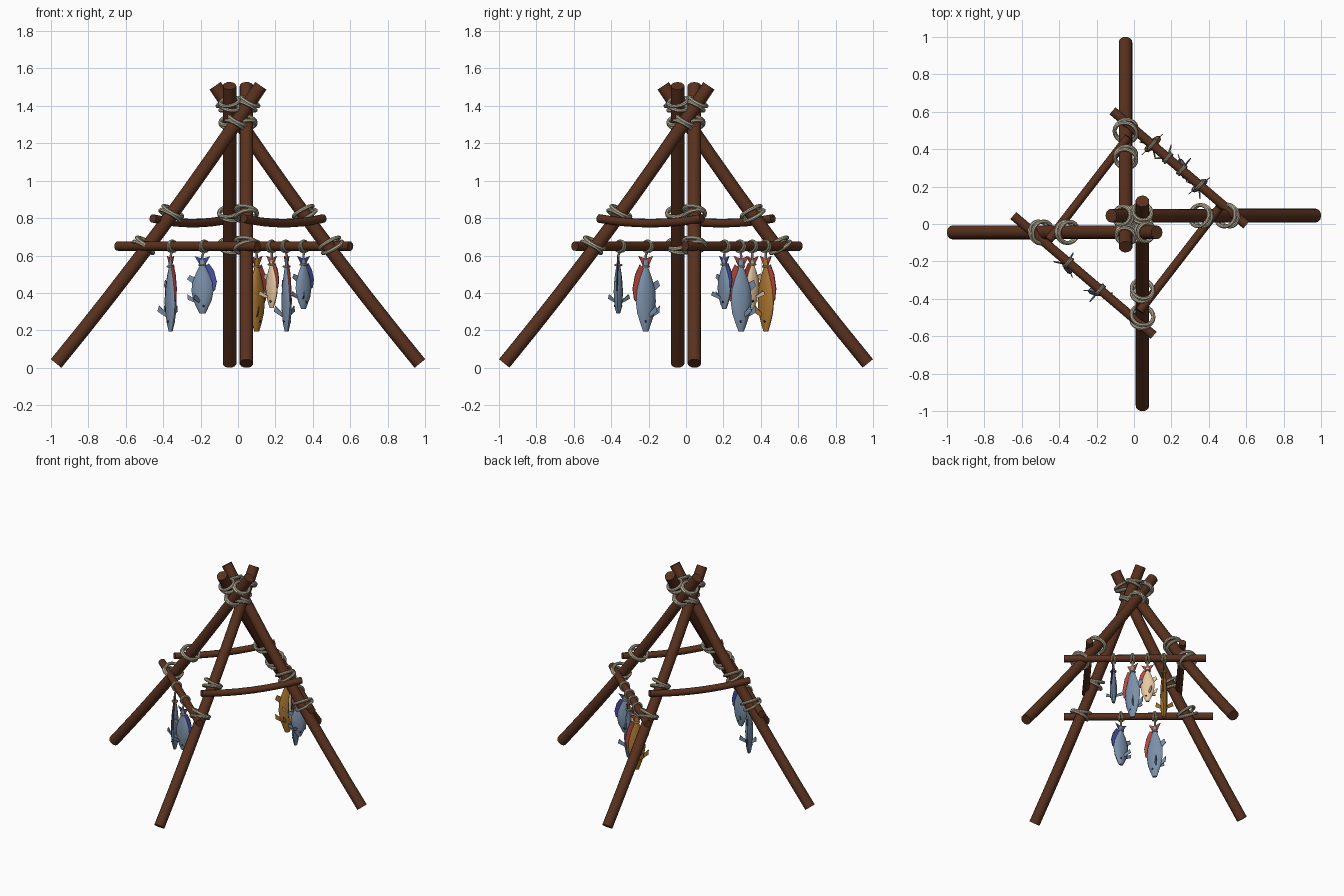
import bpy, bmesh, math
from mathutils import Vector, Matrix

if "Cube" in bpy.data.objects:
    bpy.data.objects.remove(bpy.data.objects["Cube"])


def mat(name, rgb):
    m = bpy.data.materials.new(name)
    m.diffuse_color = (*rgb, 1)
    m.use_nodes = True
    m.node_tree.nodes["Principled BSDF"].inputs["Base Color"].default_value = m.diffuse_color
    return m


WOOD = mat("wood", (0.10, 0.031, 0.013))
ROPE = mat("rope", (0.52, 0.46, 0.34))
BLUE = mat("blue_scales", (0.2, 0.28, 0.40))
GOLD = mat("gold_scales", (0.40, 0.18, 0.03))
CREAM = mat("cream_scales", (0.8, 0.58, 0.36))
RED = mat("red_fin", (0.48, 0.07, 0.05))
NAVY = mat("navy_fin", (0.06, 0.08, 0.34))
DARK = mat("eye_dark", (0.02, 0.02, 0.025))


def finish(name, bm, material, smooth=True):
    bmesh.ops.recalc_face_normals(bm, faces=bm.faces)
    me = bpy.data.meshes.new(name)
    bm.to_mesh(me)
    bm.free()
    ob = bpy.data.objects.new(name, me)
    bpy.context.collection.objects.link(ob)
    me.materials.append(material)
    if smooth:
        bpy.ops.object.select_all(action='DESELECT')
        ob.select_set(True)
        bpy.context.view_layer.objects.active = ob
        bpy.ops.object.shade_smooth_by_angle(angle=math.radians(40))
    return ob


def loft(bm, rings, closed=False):
    """Skin a list of equal-length point rings, capping open ends."""
    vs = [[bm.verts.new(p) for p in r] for r in rings]
    n = len(vs[0])
    pairs = list(zip(vs, vs[1:])) + ([(vs[-1], vs[0])] if closed else [])
    for a, b in pairs:
        for i in range(n):
            bm.faces.new((a[i], a[(i + 1) % n], b[(i + 1) % n], b[i]))
    if not closed:
        bm.faces.new(vs[0])
        bm.faces.new(vs[-1])


def tube(bm, pts, r, sides=12, closed=False):
    rings, n = [], len(pts)
    side = Vector((0.13, 0.31, 0.94)) if abs((pts[1] - pts[0]).normalized().z) < 0.6 else Vector((0.9, 0.4, 0))
    for i, p in enumerate(pts):
        if closed:
            d = pts[(i + 1) % n] - pts[i - 1]
            u = (p - sum(pts, Vector()) / n).normalized()
        else:
            d = pts[min(i + 1, n - 1)] - pts[max(i - 1, 0)]
            u = d.cross(side).normalized()
        v = d.normalized().cross(u)
        rings.append([p + r * (math.cos(a) * u + math.sin(a) * v)
                      for a in (2 * math.pi * k / sides for k in range(sides))])
    loft(bm, rings, closed)


def bezier(a, b, c, n=8):
    return [a * (1 - t) ** 2 + b * 2 * t * (1 - t) + c * t * t for t in (i / n for i in range(n + 1))]


def ring(bm, centre, axis, radius, wire, stretch=1.0):
    q = axis.to_track_quat('Z', 'Y')
    tube(bm, [centre + q @ Vector((radius * math.cos(a), radius * stretch * math.sin(a), 0))
              for a in (2 * math.pi * k / 20 for k in range(20))], wire, 8, True)


def lashing(name, centre, axis, radius=0.052):
    """Two crossing turns of rope."""
    bm = bmesh.new()
    axis = axis.normalized()
    side = axis.cross(Vector((0, 0, 1))).normalized()
    for s in (-1, 1):
        ring(bm, centre + axis * 0.014 * s, axis + side * 0.22 * s + Vector((0, 0, 0.25)), radius, 0.0105)
    finish(name, bm, ROPE)


# Four leaning poles, each a quarter turn from the last, lashed at bars and crown
path = bezier(Vector((0.972, 0.045, 0.023)), Vector((0.385, 0.045, 0.737)), Vector((-0.122, 0.045, 1.507)))
for k in range(4):
    rot = Matrix.Rotation(k * math.pi / 2, 3, 'Z')
    pts = [rot @ p for p in path]
    bm = bmesh.new()
    tube(bm, pts, 0.0365)
    finish(f"pole_{k + 1}", bm, WOOD)
    for j, (z, out, r) in enumerate(((0.655, 0.02, 0.06), (0.825, 0.005, 0.058), (1.31, 0, 0.05), (1.41, 0, 0.05))):
        for a, b in zip(pts, pts[1:]):
            if a.z <= z < b.z:
                c = a.lerp(b, (z - a.z) / (b.z - a.z)) + rot @ Vector((out, 0, 0))
                lashing(f"pole_{k + 1}_lashing_{j + 1}", c, b - a, r)

# Crossbars: two straight low ones and two sagging upper ones
bars = (("front_low_bar", (-0.645, 0.045, 0.65), (0.105, -0.595, 0.65), 0, 0.025),
        ("back_low_bar", (-0.115, 0.605, 0.65), (0.6, -0.005, 0.65), 0, 0.025),
        ("left_upper_bar", (-0.455, -0.085, 0.798), (-0.03, 0.465, 0.798), 0.05, 0.023),
        ("right_upper_bar", (0.03, -0.465, 0.798), (0.455, 0.085, 0.798), 0.05, 0.023))
for name, a, b, sag, r in bars:
    a, b = Vector(a), Vector(b)
    bm = bmesh.new()
    tube(bm, bezier(a, (a + b) / 2 - Vector((0, 0, sag)), b), r)
    finish(name, bm, WOOD)

# Fish profile: fraction from tail to nose, half depth, half thickness
PROFILE = ((0, .018, .007), (.1, .014, .010), (.25, .036, .017), (.42, .055, .022), (.58, .059, .024),
           (.75, .050, .023), (.9, .030, .018), (1, .016, .010))


def fins(name, shapes, place, material):
    bm = bmesh.new()
    for s in shapes:
        bm.faces.new([bm.verts.new(p) for p in s])
    ob = finish(name, bm, material, False)
    ob.matrix_world = place
    mod = ob.modifiers.new("thickness", 'SOLIDIFY')
    mod.thickness, mod.offset = 0.005, 0


def fish(name, x, y, bottom, back, body, fin, bar, w=1.0):
    """Fish hung by the tail; back is the heading of its dorsal fin in the xy plane."""
    top = 0.575
    L = top - bottom
    place = Matrix.Translation((x, y, 0)) @ Matrix.Rotation(math.atan2(back[1], back[0]), 4, 'Z')
    h = lambda t: top - t * L
    bm = bmesh.new()
    loft(bm, [[Vector((w * u * math.cos(a), w * v * math.sin(a), h(t)))
               for a in (2 * math.pi * k / 10 for k in range(10))] for t, u, v in PROFILE])
    finish(name + "_body", bm, body).matrix_world = place
    # tail fan and dorsal fin in the accent colour
    tail = [(-.012, 0, h(.1)), (-.042, 0, .597), (0, 0, .583), (.042, 0, .597), (.012, 0, h(.1))]
    dorsal = [(.012 * w, 0, h(.12)), (.035 * w, 0, h(.06)), (.062 * w, 0, h(.2)), (.077 * w, 0, h(.4)),
              (.068 * w, 0, h(.56)), (.045 * w, 0, h(.6)), (.04 * w, 0, h(.35))]
    fins(name + "_tail_and_dorsal_fin", (tail, dorsal), place, fin)
    # belly fin and a pair of side fins
    belly = [(-.035 * w, 0, h(.33)), (-.07 * w, 0, h(.28)), (-.082 * w, 0, h(.36)), (-.05 * w, 0, h(.44))]
    sides = [[(-.01, s * .018, h(.75)), (-.035, s * .052, h(.64)), (-.042, s * .058, h(.72)), (-.018, s * .018, h(.8))]
             for s in (-1, 1)]
    throat = [(-.045 * w, 0, h(.72)), (-.082 * w, 0, h(.64)), (-.078 * w, 0, h(.74)), (-.038 * w, 0, h(.8))]
    fins(name + "_lower_fins", [belly, throat] + sides, place, body)
    # eyes
    bm = bmesh.new()
    for s in (-1, 1):
        bmesh.ops.create_uvsphere(bm, u_segments=8, v_segments=5, radius=.006,
                                  matrix=Matrix.Translation((.008, s * .0175 * w, h(.86))))
    finish(name + "_eyes", bm, DARK).matrix_world = place
    # cord round the bar and down to the tail
    a, b = Vector(bar[1]), Vector(bar[2])
    d = (b - a).normalized()
    c = a + d * (Vector((x, y, 0.65)) - a).dot(d)
    bm = bmesh.new()
    for s in (-1, 1):
        ring(bm, c + d * .007 * s, d + Vector((0, 0, .15 * s)), 0.03, 0.006)
    tube(bm, [Vector((c.x, c.y, .625)), Vector((x, y, .60)), Vector((x, y, .55))], 0.007, 8)
    ring(bm, Vector((x, y, h(.09))), Vector((0, 0, 1)), 0.016, 0.006)
    finish(name + "_cord", bm, ROPE)


fish("front_long_fish", -.36, -.215, .195, (.4, -.9), BLUE, RED, bars[0])
fish("front_short_fish", -.19, -.362, .29, (1, -.1), BLUE, NAVY, bars[0])
fish("gold_fish", .10, .427, .195, (.7, .7), GOLD, RED, bars[1])
fish("cream_fish", .18, .355, .32, (.6, -.75), CREAM, RED, bars[1], .8)
fish("back_long_fish", .26, .295, .195, (.3, -.95), BLUE, RED, bars[1])
fish("back_short_fish", .35, .205, .315, (.78, .6), BLUE, NAVY, bars[1], .9)
